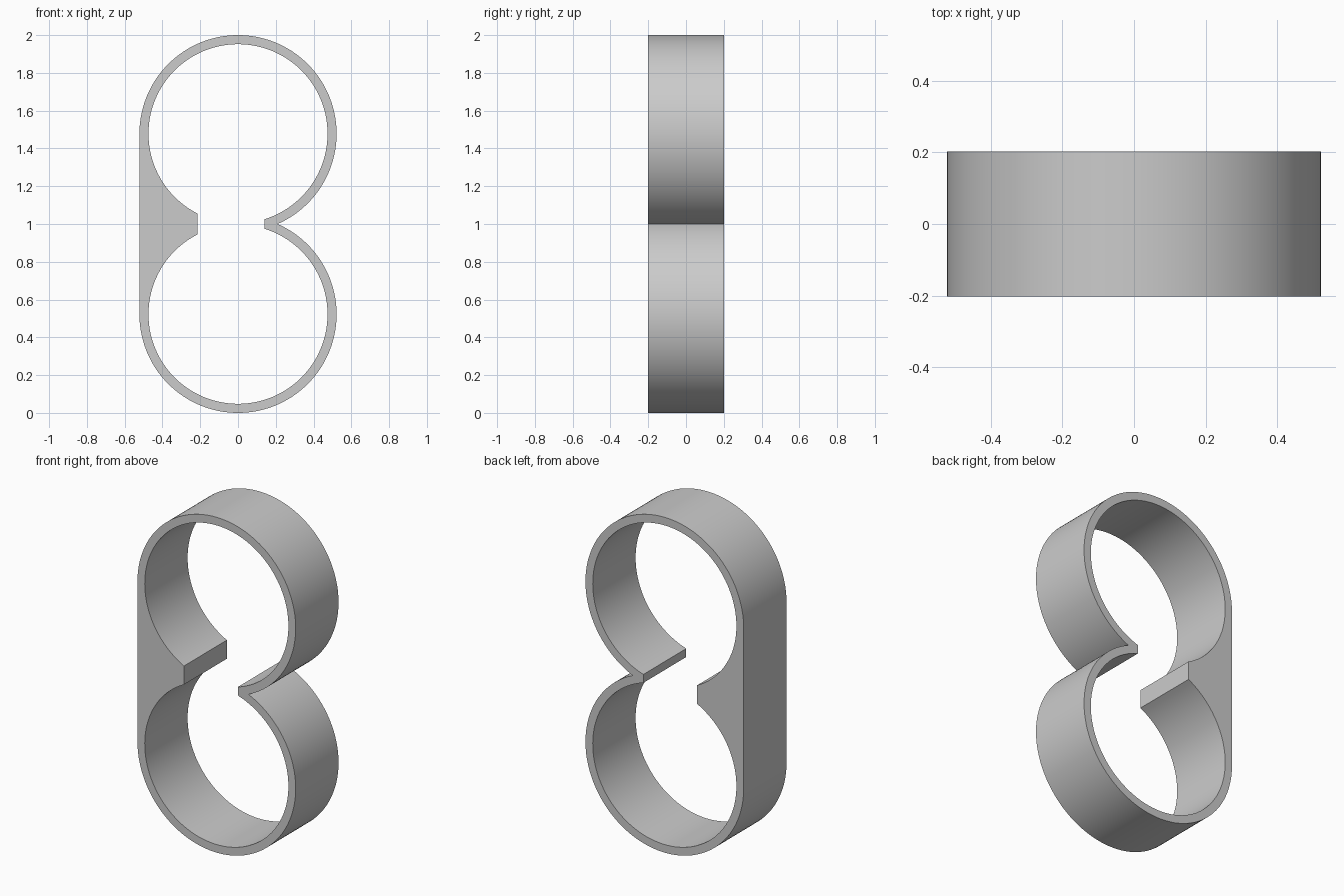
import bpy, bmesh
from math import acos, asin, pi, cos, sin, radians, sqrt

cube = bpy.data.objects.get("Cube")
if cube:
    bpy.data.objects.remove(cube, do_unlink=True)

OUTER, INNER, HALF_DEPTH = 0.522, 0.474, 0.202
RISE = 1 - OUTER                  # ring centre above the middle height
WEB_X, LIP_X = -0.215, 0.14       # ends of the thick web and the thin lip
STEPS = 96


def arc(radius, start, end):
    """Points of the upper ring, relative to the middle height."""
    angles = [start + (end - start) * i / STEPS for i in range(STEPS + 1)]
    return [(radius * cos(a), RISE + radius * sin(a)) for a in angles]


def mirrored(points):
    """Close an upper path with its reflection below."""
    return points + [(x, -z) for x, z in reversed(points) if abs(z) > 1e-6]


# Outer outline: notch on the left, straight wall on the right
outer = arc(OUTER, -asin(RISE / OUTER), pi)
outer[0] = (sqrt(OUTER**2 - RISE**2), 0)

# Inner outline: two open bores joined through the gap
inner = arc(INNER, -acos(LIP_X / INNER), 2 * pi - acos(WEB_X / INNER))

bm = bmesh.new()
edges = []
for loop in (mirrored(outer), mirrored(inner)):
    verts = [bm.verts.new((x, -HALF_DEPTH, z + 1)) for x, z in loop]
    edges += [bm.edges.new((v, verts[i - 1])) for i, v in enumerate(verts)]
bmesh.ops.triangle_fill(bm, edges=edges, use_beauty=True)

# Extrude the profile through its depth
result = bmesh.ops.extrude_face_region(bm, geom=bm.faces[:], use_keep_orig=True)
moved = [g for g in result["geom"] if isinstance(g, bmesh.types.BMVert)]
bmesh.ops.translate(bm, verts=moved, vec=(0, 2 * HALF_DEPTH, 0))
bmesh.ops.recalc_face_normals(bm, faces=bm.faces[:])

mesh = bpy.data.meshes.new("double_ring_clip")
bm.to_mesh(mesh)
bm.free()
clip = bpy.data.objects.new("double_ring_clip", mesh)
bpy.context.collection.objects.link(clip)

# Plain grey
grey = bpy.data.materials.new("grey")
grey.use_nodes = True
color = (0.6, 0.6, 0.6, 1)
grey.diffuse_color = color
grey.node_tree.nodes["Principled BSDF"].inputs["Base Color"].default_value = color
mesh.materials.append(grey)

# Smooth curved walls, sharp rims
bpy.ops.object.select_all(action="DESELECT")
clip.select_set(True)
bpy.context.view_layer.objects.active = clip
bpy.ops.object.shade_smooth_by_angle(angle=radians(30))
